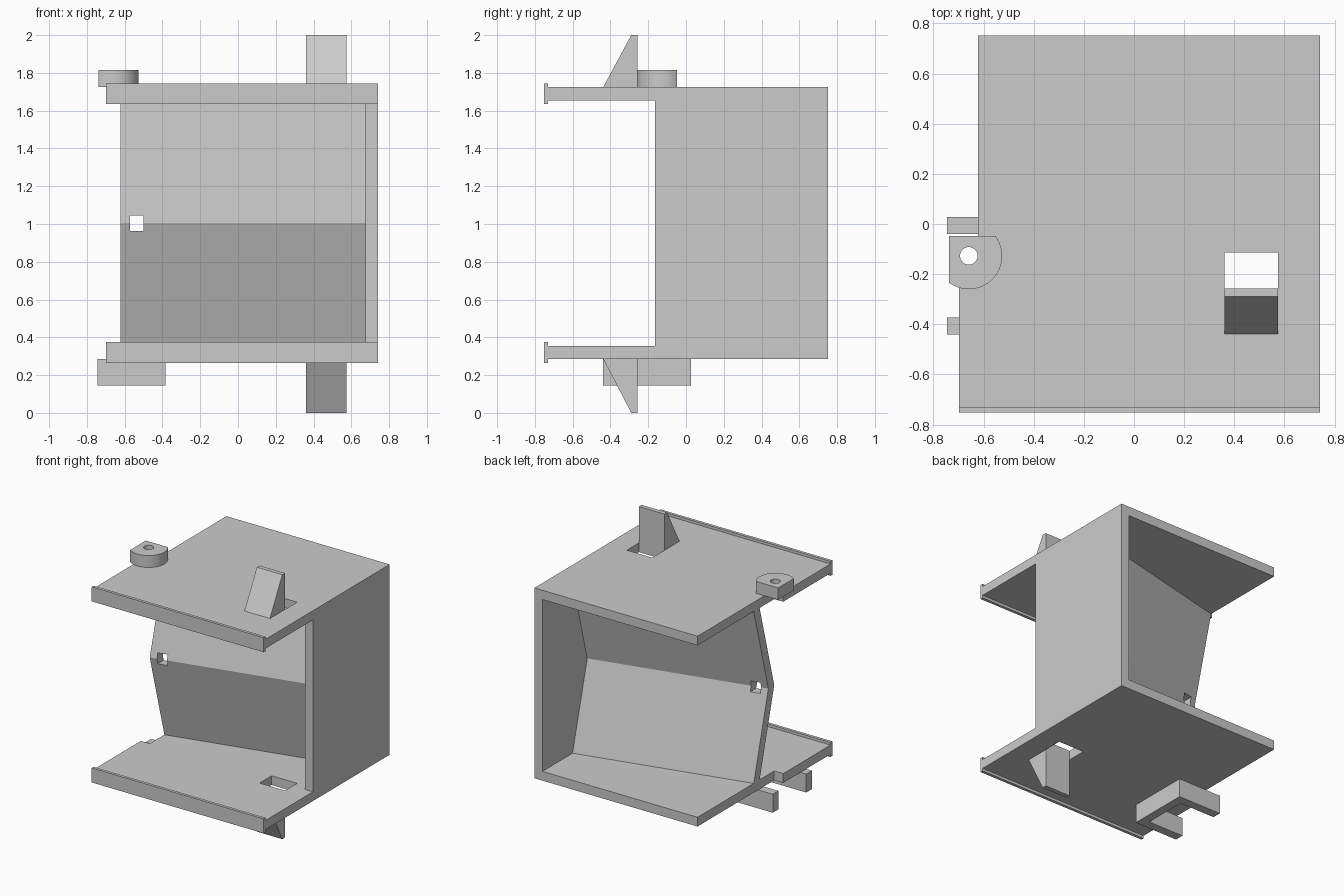
import bpy
import bmesh
import math
from mathutils import Vector

if "Cube" in bpy.data.objects:
    bpy.data.objects.remove(bpy.data.objects["Cube"], do_unlink=True)

grey = bpy.data.materials.new("plain_grey")
grey.use_nodes = True
grey.diffuse_color = (0.6, 0.6, 0.6, 1)
grey.node_tree.nodes["Principled BSDF"].inputs["Base Color"].default_value = (0.6, 0.6, 0.6, 1)

MID = 1.005                # height midway between the two plates
INNER, OUTER = 0.65, 0.72  # plate faces, measured from MID
LEFT, RIGHT = -0.623, 0.742
FRONT, BACK = -0.752, 0.752
WALL_FRONT = -0.165
WALL_IN = 0.675
HOOK_X = (0.361, 0.574)


def prism(name, outline, axis, lo, hi):
    """Extrude a 2D outline along x (outline in y, z) or z (outline in x, y)."""
    place = {"x": lambda a, b: (lo, a, b), "z": lambda a, b: (a, b, lo)}[axis]
    step = Vector((hi - lo, 0, 0)) if axis == "x" else Vector((0, 0, hi - lo))
    bm = bmesh.new()
    face = bm.faces.new([bm.verts.new(place(a, b)) for a, b in outline])
    made = bmesh.ops.extrude_face_region(bm, geom=[face])["geom"]
    bmesh.ops.translate(bm, vec=step, verts=[v for v in made if isinstance(v, bmesh.types.BMVert)])
    bmesh.ops.recalc_face_normals(bm, faces=bm.faces)
    mesh = bpy.data.meshes.new(name)
    bm.to_mesh(mesh)
    bm.free()
    mesh.materials.append(grey)
    obj = bpy.data.objects.new(name, mesh)
    bpy.context.collection.objects.link(obj)
    return obj


def box(name, x, y, z):
    rect = [(x[0], y[0]), (x[1], y[0]), (x[1], y[1]), (x[0], y[1])]
    return prism(name, rect, "z", *z)


def cut(obj, cutter):
    """Subtract the cutter, then discard it."""
    mod = obj.modifiers.new("cut", "BOOLEAN")
    mod.operation = "DIFFERENCE"
    mod.solver = "EXACT"
    mod.object = cutter
    bpy.context.view_layer.objects.active = obj
    bpy.ops.object.modifier_apply(modifier=mod.name)
    bpy.data.objects.remove(cutter, do_unlink=True)


def arc(cx, cy, r, start, end, n):
    return [(cx + r * math.cos(start + (end - start) * i / n),
             cy + r * math.sin(start + (end - start) * i / n)) for i in range(n + 1)]


# Top and bottom plates, each with front lip, latch hook and latch window
plate_outline = [(-0.698, FRONT), (RIGHT, FRONT), (RIGHT, BACK), (LEFT, BACK),
                 (LEFT, WALL_FRONT), (-0.698, WALL_FRONT)]
for side, sign, tip in (("top", 1, 2), ("bottom", -1, 0)):
    def span(a, b):
        return sorted((MID + sign * a, MID + sign * b))

    plate = prism(side + "_plate", plate_outline, "z", *span(INNER, OUTER))
    cut(plate, box("window_cutter", HOOK_X, (-0.257, -0.113), span(INNER - 0.1, OUTER + 0.1)))
    box(side + "_front_lip", (-0.698, RIGHT), (FRONT, -0.73), span(INNER - 0.02, OUTER + 0.02))
    root = MID + sign * OUTER
    prism(side + "_latch_hook",
          [(-0.438, root), (-0.257, root), (-0.257, tip), (-0.29, tip)], "x", *HOOK_X)

# Solid side wall between the plates
box("side_wall", (WALL_IN, RIGHT), (WALL_FRONT, BACK), (MID - INNER, MID + INNER))

# Folded front panel, slanting back towards the side wall, with a square opening
low, high = MID - INNER, MID + INNER
panel = prism("folded_panel",
              [(0.01, low), (WALL_FRONT, MID), (0.01, high),
               (0.08, high), (WALL_FRONT + 0.07, MID), (0.08, low)], "x", LEFT, WALL_IN)
for v in panel.data.vertices:
    v.co.y += 0.24 * (v.co.x - LEFT)
cut(panel, box("opening_cutter", (-0.572, -0.5), (-0.4, 0.3), (0.963, 1.046)))

# Drilled boss on the top plate: a disc squared off at its outer back corner
CX, CY, R = -0.659, -0.127, 0.133
back_y, left_x = -0.048, -0.738
start = math.asin((back_y - CY) / R)
end = -math.pi + math.acos((CX - left_x) / R)
boss = prism("pivot_boss", arc(CX, CY, R, start, end, 32) + [(left_x, back_y)],
             "z", MID + OUTER, 1.815)
cut(boss, prism("drill_cutter", arc(CX, CY, 0.035, 0, math.tau, 32)[:-1], "z", 1.5, 2))
bpy.ops.object.select_all(action="DESELECT")
boss.select_set(True)
bpy.context.view_layer.objects.active = boss
bpy.ops.object.shade_smooth_by_angle(angle=math.radians(30))

# U-shaped bracket under the bottom plate, open to the outside
prism("cable_bracket",
      [(-0.745, -0.44), (-0.385, -0.44), (-0.385, 0.027), (-0.745, 0.027),
       (-0.745, -0.04), (-0.45, -0.04), (-0.45, -0.373), (-0.745, -0.373)],
      "z", 0.145, MID - OUTER)
